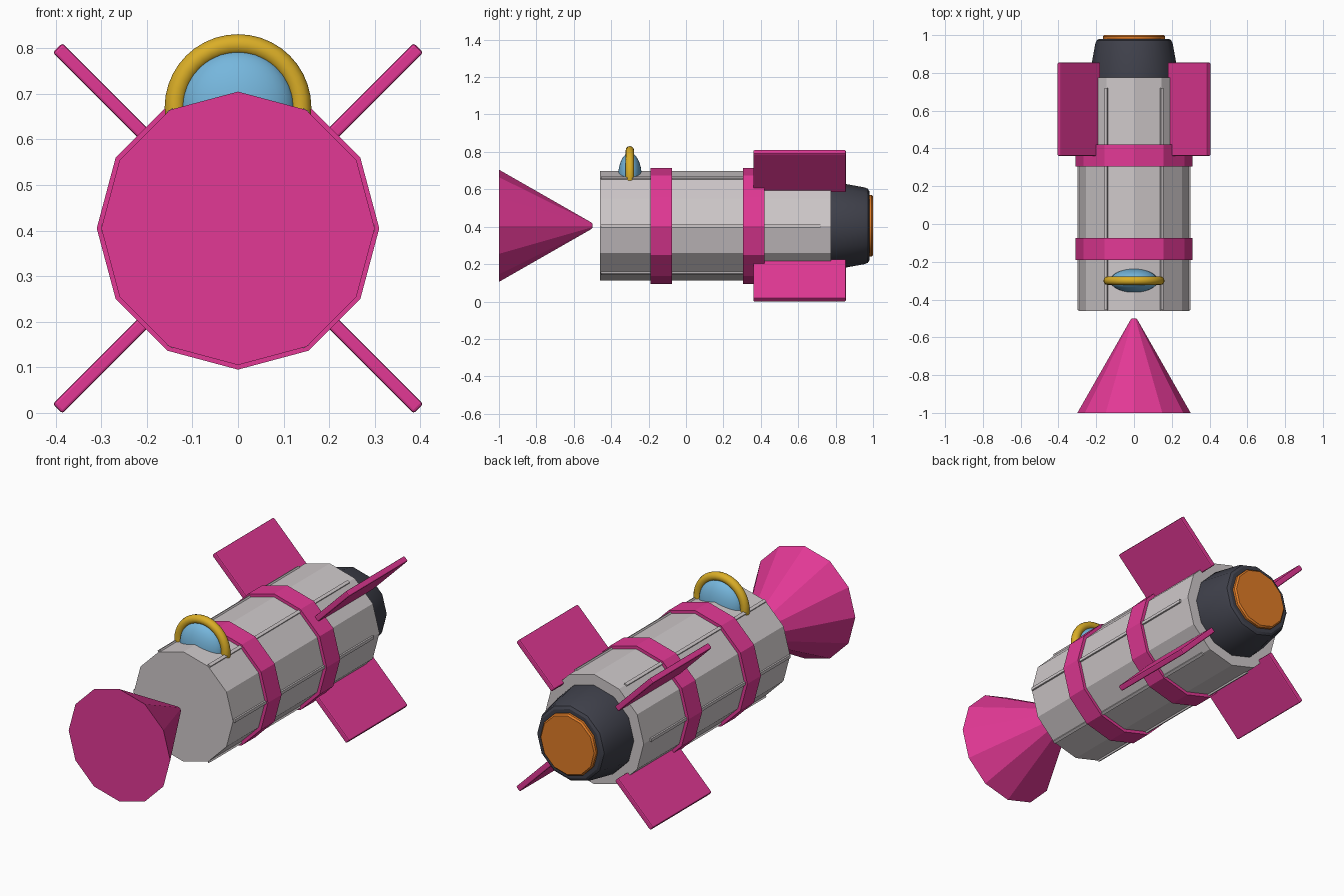
import bpy
import math
from mathutils import Matrix, Vector

AXIS_Z = 0.405  # height of the long axis
SIDES = 12

if "Cube" in bpy.data.objects:
    bpy.data.objects.remove(bpy.data.objects["Cube"], do_unlink=True)


def material(name, rgb):
    mat = bpy.data.materials.new(name)
    mat.use_nodes = True
    mat.diffuse_color = (*rgb, 1)
    mat.node_tree.nodes["Principled BSDF"].inputs["Base Color"].default_value = (*rgb, 1)
    return mat


pink = material("hot pink", (0.76, 0.04, 0.30))
grey = material("light grey", (0.62, 0.58, 0.59))
dark = material("charcoal", (0.05, 0.052, 0.07))
orange = material("flame orange", (0.74, 0.20, 0.02))
gold = material("gold", (0.70, 0.42, 0.02))
blue = material("glass blue", (0.18, 0.47, 0.72))


def finish(obj, name, mat, smooth=None):
    obj.name = name
    obj.data.materials.clear()
    obj.data.materials.append(mat)
    if smooth:
        bpy.ops.object.select_all(action='DESELECT')
        obj.select_set(True)
        bpy.context.view_layer.objects.active = obj
        bpy.ops.object.shade_smooth_by_angle(angle=math.radians(smooth))
    return obj


def lathe(name, profile, mat, smooth=None):
    """Revolve (y, radius) points round the long axis and cap both ends."""
    verts, faces = [], []
    for y, r in profile:
        for i in range(SIDES):
            a = math.tau * i / SIDES
            verts.append((r * math.cos(a), y, AXIS_Z + r * math.sin(a)))
    for k in range(len(profile) - 1):
        for i in range(SIDES):
            j = (i + 1) % SIDES
            a, b = k * SIDES, (k + 1) * SIDES
            faces.append((a + i, b + i, b + j, a + j))
    last = (len(profile) - 1) * SIDES
    faces.append(tuple(range(SIDES)))
    faces.append(tuple(last + i for i in reversed(range(SIDES))))
    mesh = bpy.data.meshes.new(name)
    mesh.from_pydata(verts, [], faces)
    obj = bpy.data.objects.new(name, mesh)
    bpy.context.collection.objects.link(obj)
    return finish(obj, name, mat, smooth)


def radial_box(name, angle, r0, r1, y0, y1, thick, mat, bevel):
    """Box lying along the hull and pointing outward at the given angle."""
    bpy.ops.mesh.primitive_cube_add(size=1)
    obj = bpy.context.object
    size = Matrix.Diagonal((r1 - r0, y1 - y0, thick, 1))
    shift = Matrix.Translation(((r0 + r1) / 2, (y0 + y1) / 2, 0))
    turn = Matrix.Rotation(-angle, 4, 'Y')
    lift = Matrix.Translation(Vector((0, 0, AXIS_Z)))
    obj.data.transform(lift @ turn @ shift @ size)
    if bevel:
        mod = obj.modifiers.new("soft edges", 'BEVEL')
        mod.width = bevel
        mod.segments = 2
    return finish(obj, name, mat)


# Hull, bands and the detached cone in front
lathe("hull", [(-0.46, 0.293), (0.775, 0.293)], grey)
for name, y0, y1 in (("front_band", -0.19, -0.075), ("rear_band", 0.305, 0.42)):
    lathe(name, [(y0, 0.31), (y1, 0.31)], pink)
lathe("nose_cone", [(-1.0, 0.30), (-0.51, 0.02), (-0.5, 0.012)], pink)

# Engine nozzle and glowing exhaust
lathe("nozzle", [(0.76, 0.235), (0.79, 0.235), (0.955, 0.205),
                 (0.972, 0.198), (0.98, 0.185)], dark, 31)
lathe("exhaust", [(0.96, 0.165), (0.992, 0.165), (1.0, 0.157)], orange, 31)

# Raised seams along every second hull edge
for i in range(6):
    radial_box(f"hull_seam_{i + 1}", math.tau * i / 6, 0.28, 0.30,
               -0.455, 0.72, 0.016, grey, 0)

# Four diagonal fins
for i, side in enumerate(("upper_left", "upper_right", "lower_right", "lower_left")):
    radial_box(f"{side}_fin", math.pi * (0.25 + 0.5 * i), 0.265, 0.56,
               0.36, 0.855, 0.03, pink, 0.006)

# Cockpit window and its ring frame
bpy.ops.mesh.primitive_uv_sphere_add(segments=32, ring_count=16, radius=1,
                                     location=(0, -0.3, 0.67))
window = bpy.context.object
window.data.transform(Matrix.Diagonal((0.125, 0.063, 0.125, 1)))
finish(window, "cockpit_window", blue, 40)

bpy.ops.mesh.primitive_torus_add(major_radius=0.138, minor_radius=0.023,
                                 major_segments=40, minor_segments=12,
                                 location=(0, -0.3, 0.67))
frame = bpy.context.object
frame.data.transform(Matrix.Rotation(math.pi / 2, 4, 'X'))
finish(frame, "window_frame", gold, 40)
